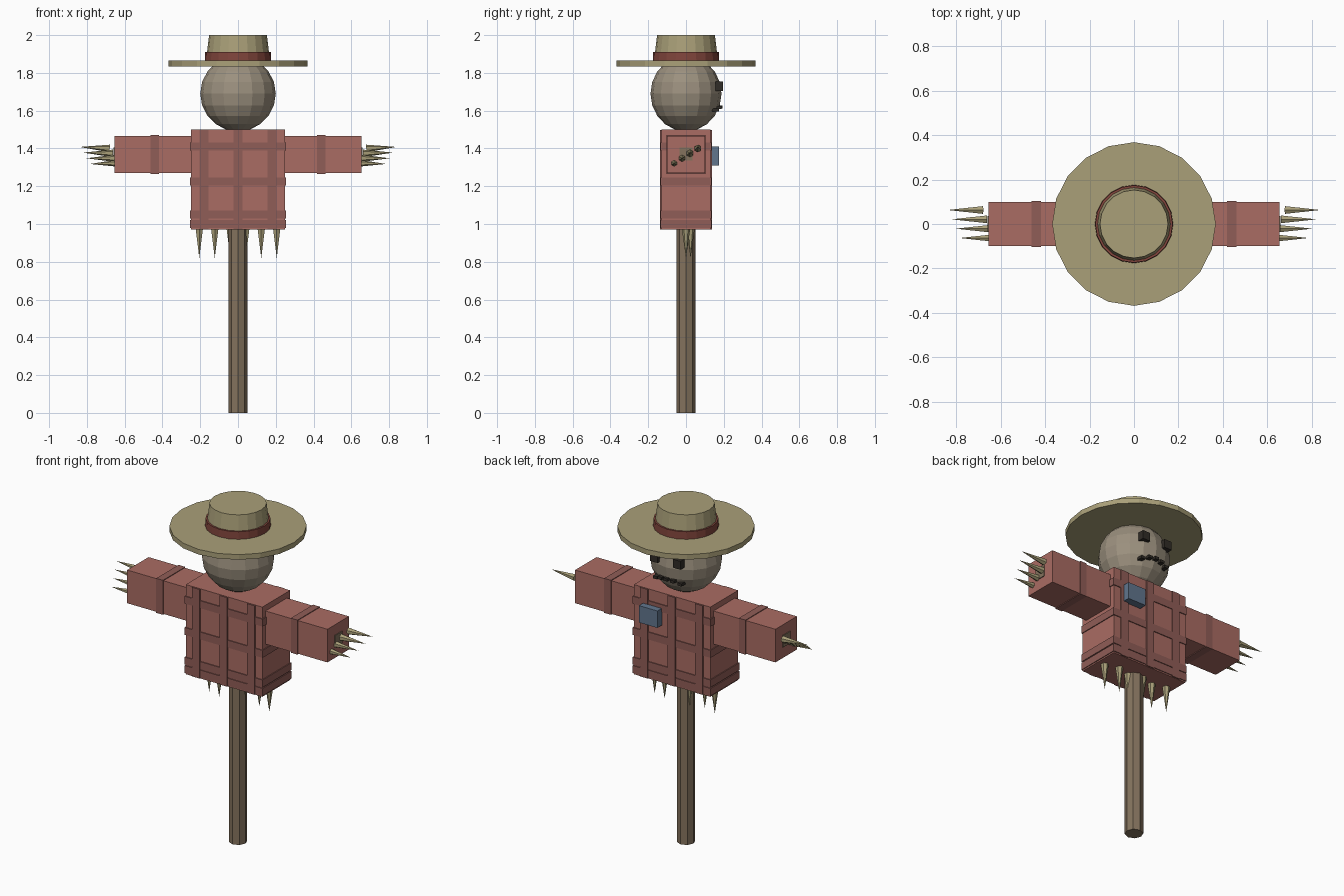
import bpy, math
from mathutils import Vector

if "Cube" in bpy.data.objects:
    bpy.data.objects.remove(bpy.data.objects["Cube"])


def mat(name, r, g, b):
    m = bpy.data.materials.new(name)
    m.diffuse_color = (r, g, b, 1)
    m.use_nodes = True
    m.node_tree.nodes["Principled BSDF"].inputs["Base Color"].default_value = m.diffuse_color
    return m


SHIRT = mat("shirt", 0.40, 0.15, 0.125)
STRIPE = mat("stripe", 0.28, 0.11, 0.095)
WOOD = mat("wood", 0.23, 0.17, 0.11)
SACK = mat("sack", 0.33, 0.28, 0.21)
STRAW = mat("straw", 0.40, 0.35, 0.19)
BAND = mat("hat_band", 0.22, 0.06, 0.045)
DARK = mat("dark", 0.03, 0.025, 0.02)
BLUE = mat("patch", 0.12, 0.18, 0.27)


def finish(name, m):
    ob = bpy.context.object
    ob.name = name
    ob.data.materials.append(m)
    return ob


def box(name, lo, hi, m):
    lo, hi = Vector(lo), Vector(hi)
    bpy.ops.mesh.primitive_cube_add(size=1, location=(lo + hi) / 2)
    bpy.context.object.scale = hi - lo
    return finish(name, m)


def frustum(name, a, b, r1, r2, n, m):
    a, b = Vector(a), Vector(b)
    d = b - a
    bpy.ops.mesh.primitive_cone_add(vertices=n, radius1=r1, radius2=r2, depth=d.length,
                                    location=(a + b) / 2, rotation=d.to_track_quat('Z', 'Y').to_euler())
    return finish(name, m)


# wooden frame
frustum("post", (0, 0, 0), (0, 0, 1.5), 0.05, 0.05, 8, WOOD)
box("crossbar", (-0.66, -0.035, 1.335), (0.66, 0.035, 1.405), WOOD)

# shirt body with raised plaid stripes
box("shirt_body", (-0.25, -0.13, 0.97), (0.25, 0.13, 1.5), SHIRT)
for z in (1.0, 1.05, 1.225, 1.41):
    h = 0.022
    box("shirt_stripe_across", (-0.255, -0.135, z - h), (0.255, 0.135, z + h), STRIPE)
for x in (-0.18, 0, 0.18):
    box("shirt_stripe_down", (x - 0.025, -0.137, 0.972), (x + 0.025, 0.137, 1.498), STRIPE)

# sleeves and straw hands
for s in (-1, 1):
    box("sleeve", (min(s * 0.24, s * 0.655), -0.1, 1.27), (max(s * 0.24, s * 0.655), 0.1, 1.466), SHIRT)
    box("sleeve_stripe", (s * 0.44 - 0.022, -0.104, 1.266), (s * 0.44 + 0.022, 0.104, 1.47), STRIPE)
    for i in range(4):
        y, z, tip = -0.063 + 0.042 * i, 1.318 + 0.03 * i, 0.785 + 0.018 * i
        frustum("hand_straw", (s * (tip - 0.16), y, z + (i - 1) * -0.004), (s * tip, y, z), 0.02, 0, 6, STRAW)

# straw under the hem
for i in range(6):
    x = -0.205 + 0.082 * i
    y = 0.012 + 0.012 * (-1) ** i
    frustum("hem_straw", (x, y, 0.98), (x, y, 0.82), 0.023, 0, 6, STRAW)

# chest patch
box("chest_patch", (0.065, 0.12, 1.31), (0.185, 0.175, 1.41), BLUE)

# head
bpy.ops.mesh.primitive_uv_sphere_add(segments=16, ring_count=10, radius=0.2, location=(0, 0, 1.69))
bpy.context.object.scale = (1, 0.94, 1)
finish("head", SACK)

# face
for s in (-1, 1):
    box("eye", (s * 0.075 - 0.025, 0.155, 1.705), (s * 0.075 + 0.025, 0.195, 1.755), DARK)
for i in range(-2, 3):
    x = i * 0.04
    z = 1.62 - 2.5 * x * x
    y = 0.188 - 3.0 * x * x
    box("mouth_stitch", (x - 0.013, y - 0.03, z - 0.008), (x + 0.013, y + 0.006, z + 0.008), DARK)

# hat
frustum("hat_brim", (0, 0, 1.835), (0, 0, 1.865), 0.368, 0.368, 20, STRAW)
frustum("hat_crown", (0, 0, 1.86), (0, 0, 2.0), 0.17, 0.153, 20, STRAW)
frustum("hat_ribbon", (0, 0, 1.866), (0, 0, 1.91), 0.176, 0.174, 20, BAND)
